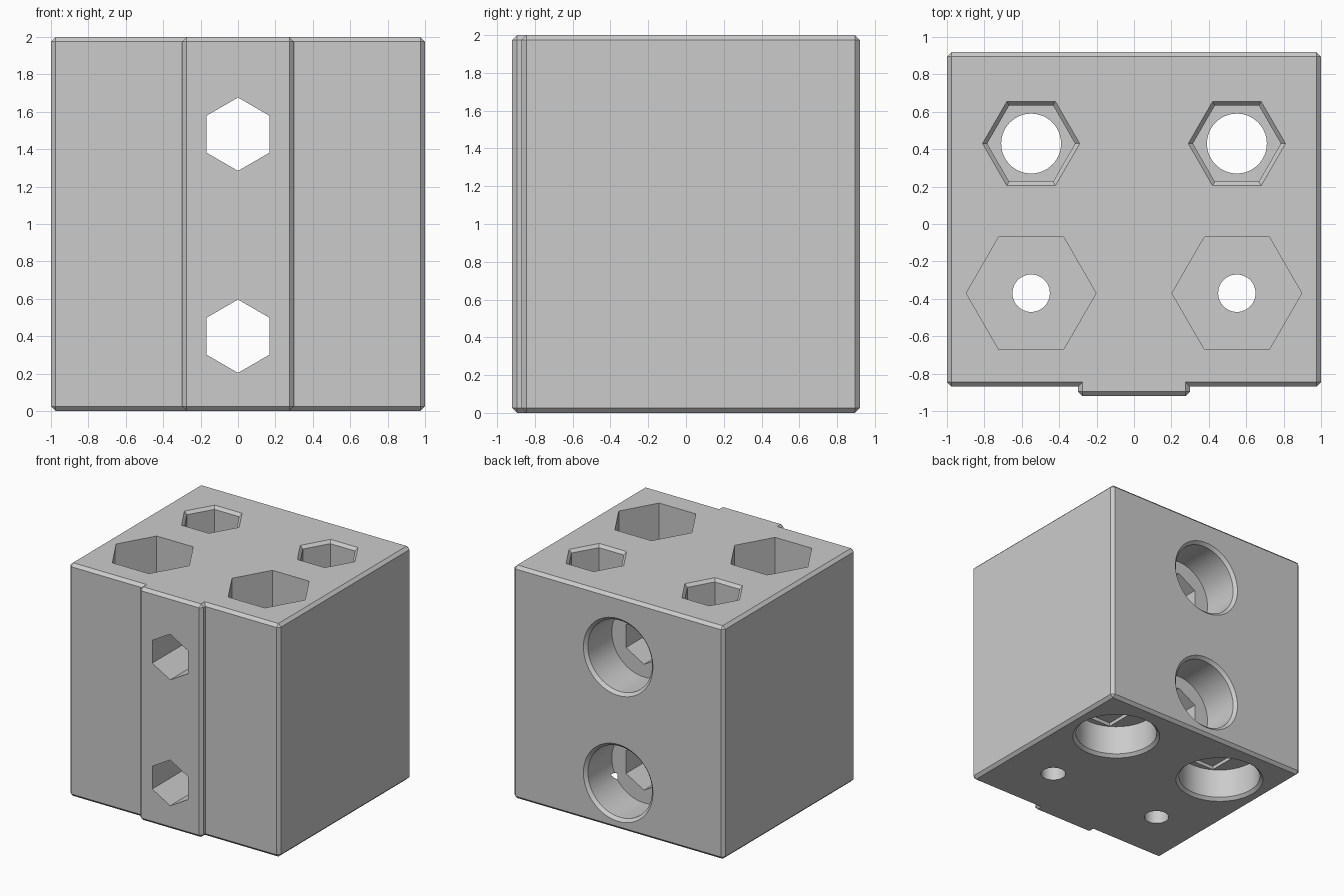
import bpy, bmesh
from math import sin, cos, tau, radians
from mathutils import Matrix, Vector

if "Cube" in bpy.data.objects:
    bpy.data.objects.remove(bpy.data.objects["Cube"], do_unlink=True)

CHAMFER = 0.025
grey = bpy.data.materials.new("light_grey")
grey.use_nodes = True
colour = (0.6, 0.6, 0.6, 1)
grey.diffuse_color = colour
grey.node_tree.nodes["Principled BSDF"].inputs["Base Color"].default_value = colour


def to_object(bm, name):
    bmesh.ops.recalc_face_normals(bm, faces=bm.faces)
    mesh = bpy.data.meshes.new(name)
    bm.to_mesh(mesh)
    bm.free()
    mesh.materials.append(grey)
    obj = bpy.data.objects.new(name, mesh)
    bpy.context.collection.objects.link(obj)
    return obj


def box(name, low, high, chamfer=0):
    low, high = Vector(low), Vector(high)
    bm = bmesh.new()
    bmesh.ops.create_cube(bm, size=1, matrix=Matrix.Translation((low + high) / 2)
                          @ Matrix.Diagonal((*(high - low), 1)))
    if chamfer:
        bmesh.ops.bevel(bm, geom=bm.edges[:], offset=chamfer, segments=1, affect='EDGES')
    return to_object(bm, name)


def stepped_prism(name, sides, profile, frame):
    """Stack regular polygons of (height, radius) into one closed solid."""
    bm = bmesh.new()
    rings = [[bm.verts.new(frame @ Vector((r * sin(tau * i / sides), r * cos(tau * i / sides), t)))
              for i in range(sides)] for t, r in profile]
    for a, b in zip(rings, rings[1:]):
        for i in range(sides):
            j = (i + 1) % sides
            bm.faces.new((a[i], a[j], b[j], b[i]))
    bm.faces.new(rings[0])
    bm.faces.new(rings[-1])
    return to_object(bm, name)


def combine(target, tool, operation='DIFFERENCE'):
    mod = target.modifiers.new(tool.name, 'BOOLEAN')
    mod.operation, mod.object, mod.solver = operation, tool, 'EXACT'
    bpy.context.view_layer.update()
    result = bpy.data.meshes.new_from_object(
        target.evaluated_get(bpy.context.evaluated_depsgraph_get()))
    target.modifiers.clear()
    target.data = result
    bpy.data.objects.remove(tool, do_unlink=True)


# Chamfered body with a guide rib down the front
block = box("mounting_block", (-1, -0.87, 0), (1, 0.92, 2), CHAMFER)
rib = box("front_rib", (-0.3, -0.92, 0), (0.3, -0.4, 2), CHAMFER)
combine(block, rib, 'UNION')

for x in (-0.55, 0.55):
    # Rear vertical bolt: nut pocket on top, round counterbore below
    rear = Matrix.Translation((x, 0.43, 0))
    turned = Matrix.Rotation(radians(90), 4, 'Z')
    combine(block, stepped_prism("bolt_hole", 64, [
        (-0.03, 0.385), (CHAMFER, 0.33), (0.28, 0.33), (0.28, 0.16), (1.8, 0.16)], rear))
    combine(block, box("bridge_slot", (x - 0.165, 0.15, 0.1), (x + 0.165, 0.71, 0.31)))
    combine(block, stepped_prism("nut_pocket", 6, [
        (1.6, 0.235), (2 - CHAMFER, 0.235), (2.05, 0.31)], rear @ turned))

    # Front vertical screw: wide hexagonal pocket and a narrow through hole
    front = Matrix.Translation((x, -0.37, 0))
    combine(block, stepped_prism("wide_pocket", 6, [(1.4, 0.347), (2.1, 0.347)],
                                 front @ turned))
    combine(block, stepped_prism("screw_hole", 48, [(-0.1, 0.1), (1.5, 0.1)], front))

# Horizontal holes: round counterbore at the back, hexagon through the rib
for z in (0.4, 1.48):
    frame = Matrix.Translation((0, 0, z)) @ Matrix.Rotation(radians(90), 4, 'X')
    combine(block, stepped_prism("back_counterbore", 64, [
        (-0.95, 0.36), (-0.92 + CHAMFER, 0.305), (-0.57, 0.305)], frame))
    combine(block, stepped_prism("hex_passage", 6, [(-0.7, 0.196), (1, 0.196)], frame))

# Smooth bores with crisp edges
bpy.ops.object.select_all(action='DESELECT')
block.select_set(True)
bpy.context.view_layer.objects.active = block
bpy.ops.object.shade_smooth_by_angle(angle=radians(20))
